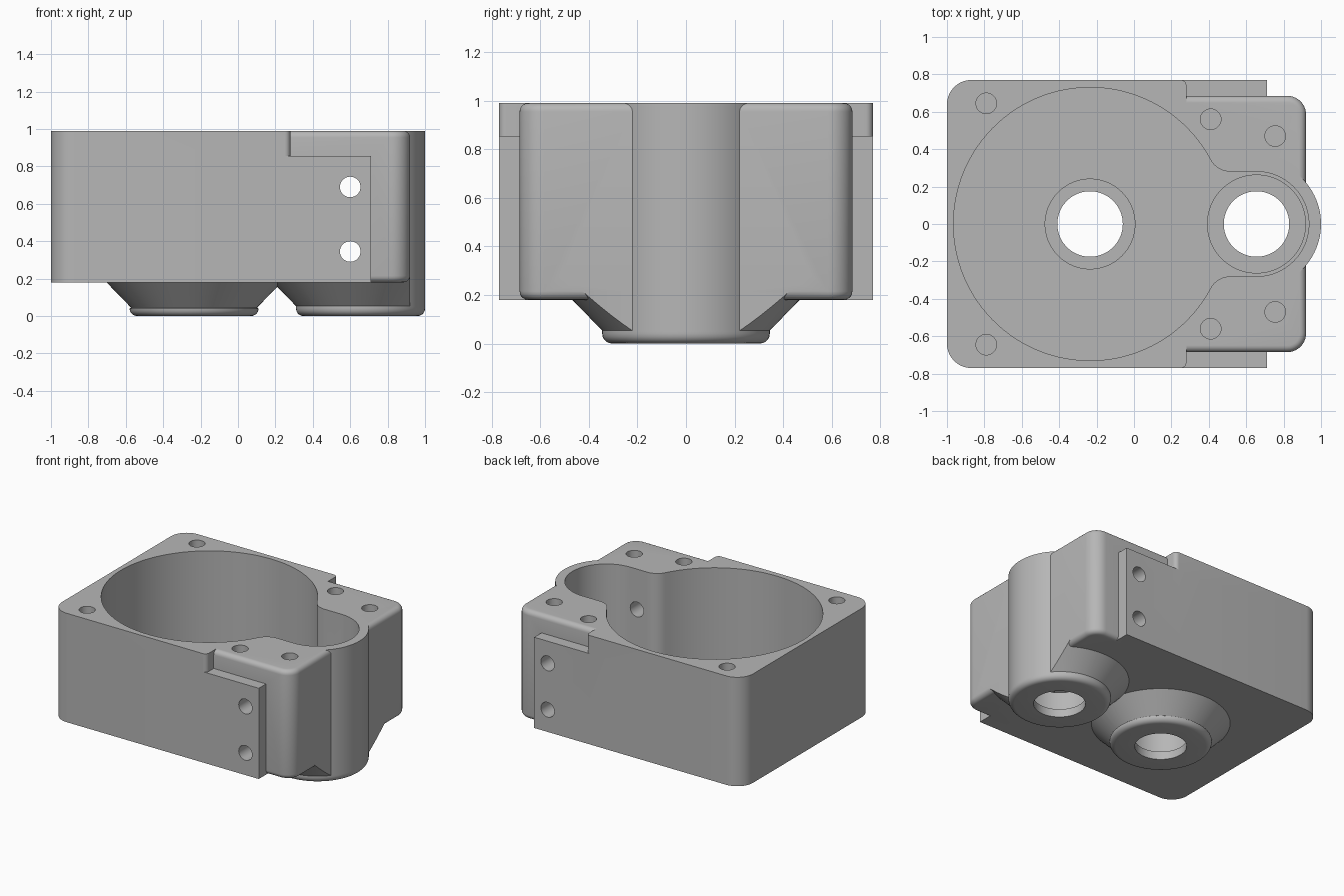
import bpy, bmesh, math
from mathutils import Vector

if "Cube" in bpy.data.objects:
    bpy.data.objects.remove(bpy.data.objects["Cube"])

TOP, BASE = 0.99, 0.18
MAIN, SIDE = (-0.235, 0.0), (0.655, 0.0)   # axes of the two bores

grey = bpy.data.materials.new("cast grey")
grey.diffuse_color = (0.47, 0.47, 0.47, 1)
grey.use_nodes = True
grey.node_tree.nodes["Principled BSDF"].inputs["Base Color"].default_value = grey.diffuse_color


def finish(bm, name):
    bmesh.ops.recalc_face_normals(bm, faces=bm.faces)
    me = bpy.data.meshes.new(name)
    bm.to_mesh(me)
    bm.free()
    me.materials.append(grey)
    ob = bpy.data.objects.new(name, me)
    bpy.context.collection.objects.link(ob)
    return ob


def arc(c, r, a0, a1, n):
    return [(c[0] + r * math.cos(a0 + (a1 - a0) * i / n),
             c[1] + r * math.sin(a0 + (a1 - a0) * i / n)) for i in range(n + 1)]


def rounded_rect(x0, x1, y, r_left, r_right):
    """Outline symmetric in y, with separate radii at the two ends."""
    pts = []
    for x, s, r, a in ((x1, 1, r_right, 0), (x0, 1, r_left, 1),
                       (x0, -1, r_left, 2), (x1, -1, r_right, 3)):
        cx = x - r if x == x1 else x + r
        pts += arc((cx, s * (y - r)), r, a * math.pi / 2, (a + 1) * math.pi / 2, 10)
    return pts


def prism(name, outline, z0, z1, fillet=0):
    bm = bmesh.new()
    face = bm.faces.new([bm.verts.new((x, y, z0)) for x, y in outline])
    ext = bmesh.ops.extrude_face_region(bm, geom=[face])
    for v in ext["geom"]:
        if isinstance(v, bmesh.types.BMVert):
            v.co.z = z1
    bmesh.ops.recalc_face_normals(bm, faces=bm.faces)
    if fillet:
        rim = [e for e in bm.edges if abs(e.verts[0].co.z - e.verts[1].co.z) < 1e-5]
        bmesh.ops.bevel(bm, geom=rim, offset=fillet, segments=5, profile=0.5,
                        affect='EDGES', clamp_overlap=True)
    return finish(bm, name)


def lathe(name, c, profile, n=96, clip_x=None):
    """Solid of revolution about a vertical axis; profile is (radius, z)."""
    bm = bmesh.new()
    rings = [[bm.verts.new((x, y, z)) for x, y in arc(c, r, 0, 2 * math.pi, n)[:-1]]
             for r, z in profile]
    for lo, hi in zip(rings, rings[1:]):
        for i in range(n):
            j = (i + 1) % n
            bm.faces.new((lo[i], lo[j], hi[j], hi[i]))
    bm.faces.new(rings[0][::-1])
    bm.faces.new(rings[-1])
    if clip_x is not None:
        cut = bmesh.ops.bisect_plane(bm, geom=bm.verts[:] + bm.edges[:] + bm.faces[:],
                                     plane_co=(clip_x, 0, 0), plane_no=(1, 0, 0),
                                     clear_outer=True)
        edges = [e for e in cut["geom_cut"] if isinstance(e, bmesh.types.BMEdge)]
        bmesh.ops.contextual_create(bm, geom=edges)
    return finish(bm, name)


def combine(target, other, op):
    mod = target.modifiers.new(op.lower(), 'BOOLEAN')
    mod.operation, mod.solver, mod.object = op, 'EXACT', other
    bpy.context.view_layer.objects.active = target
    bpy.ops.object.modifier_apply(modifier=mod.name)
    bpy.data.objects.remove(other, do_unlink=True)


# Main block with rounded rear corners
housing = prism("housing", rounded_rect(-1, 0.28, 0.77, 0.13, 0.03), BASE, TOP)

# Narrower filleted end block, and the side mounting flanges
parts = [prism("end_block", rounded_rect(-0.3, 0.92, 0.685, 0.1, 0.1), BASE, TOP, 0.035),
         prism("flange", [(0, -0.77), (0.71, -0.77), (0.71, 0.77), (0, 0.77)], BASE, 0.855)]

# Bearing bosses: rounded foot, then a cone spreading into the underside
foot = [(0.345 - 0.04 + r, z) for r, z in
        [(0.04 * math.sin(a * math.pi / 10), 0.04 - 0.04 * math.cos(a * math.pi / 10))
         for a in range(6)]]
cone = [(0.337, 0.045), (0.575, 0.29)]
parts += [lathe("main_boss", MAIN, foot + cone),
          lathe("side_boss", SIDE, cone, clip_x=0.92),
          lathe("side_barrel", SIDE, foot + [(0.345, 0.05)] + [(0.345, TOP)])]
# The barrel's foot also closes the bottom of the clipped cone
for p in parts:
    combine(housing, p, 'UNION')

# Keyhole-shaped cavity: big bore, blended neck, small bore
a = math.atan2(0.40, 0.75)
keyhole = (arc(MAIN, 0.73, a, 2 * math.pi - a, 96)
           + arc((0.515, -0.40), 0.12, math.pi - a, math.pi / 2, 10)[1:]
           + arc(SIDE, 0.28, -math.pi / 2, math.pi / 2, 48)
           + arc((0.515, 0.40), 0.12, -math.pi / 2, a - math.pi, 10)[:-1])
cutters = [prism("cavity", keyhole, 0.24, 1.2)]

# Bearing seats and shaft holes
for c, seat in ((MAIN, 0.24), (SIDE, 0.262)):
    cutters.append(lathe("bearing_bore", c, [(0.175, -0.1), (0.175, 0.06),
                                             (seat, 0.06), (seat, 0.4)]))

# Blind screw holes in the top rim
for x, y in ((-0.79, 0.645), (0.41, 0.56), (0.755, 0.47)):
    for s in (1, -1):
        cutters.append(lathe("screw_hole", (x, s * y), [(0.055, 0.6), (0.055, 1.2)], 32))

# Cross holes through both flanges
for z in (0.345, 0.69):
    hole = lathe("cross_hole", (0, 0), [(0.055, -1), (0.055, 1)], 32)
    for v in hole.data.vertices:
        v.co = Vector((0.6 + v.co.x, -v.co.z, z + v.co.y))
    cutters.append(hole)
for c in cutters:
    combine(housing, c, 'DIFFERENCE')

# Smooth curved walls, keep machined edges crisp
bpy.ops.object.select_all(action='DESELECT')
housing.select_set(True)
bpy.context.view_layer.objects.active = housing
bpy.ops.object.shade_smooth_by_angle(angle=math.radians(30))
